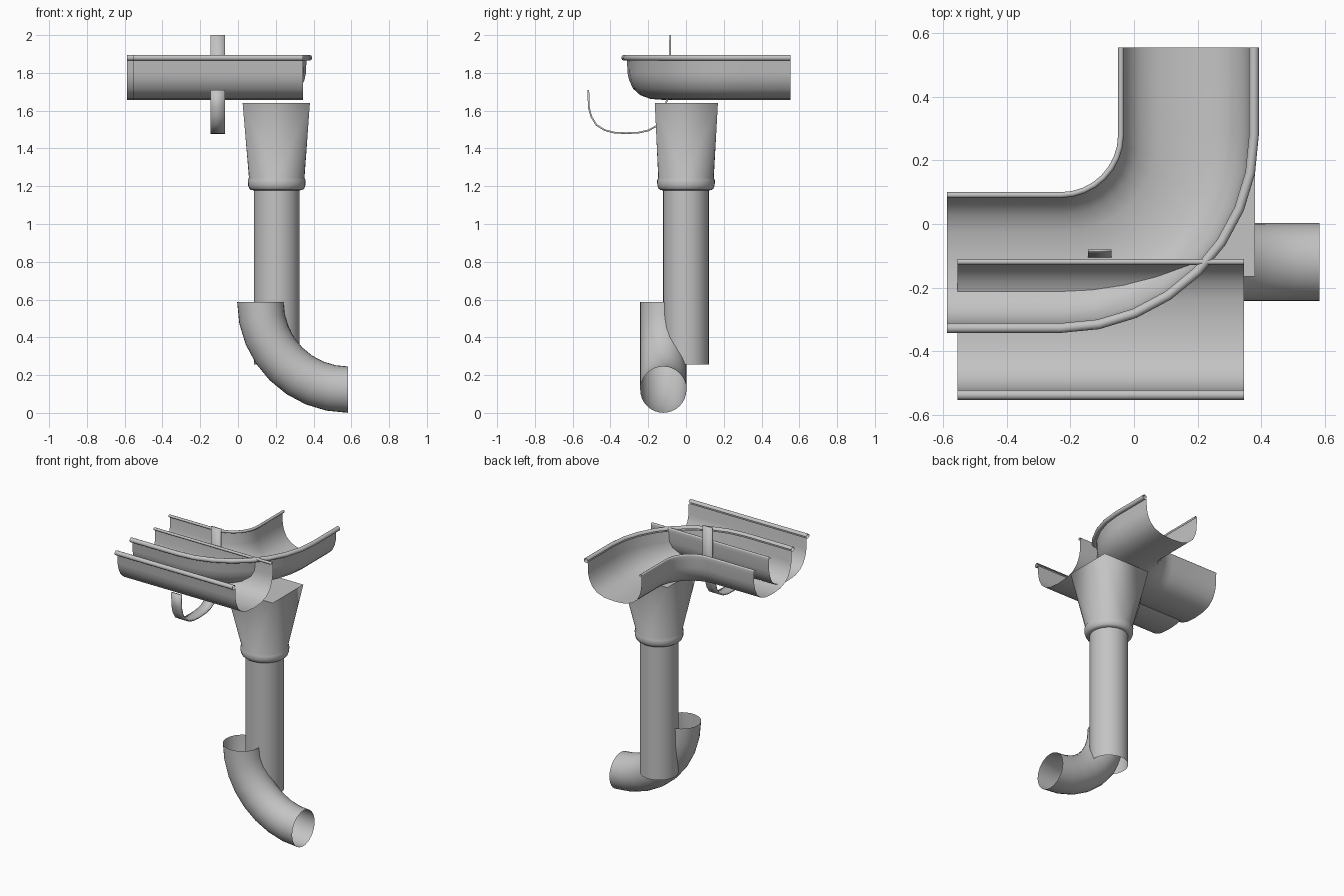
import bpy
import bmesh
from math import sin, cos, pi, radians
from mathutils import Vector

cube = bpy.data.objects.get("Cube")
if cube:
    bpy.data.objects.remove(cube, do_unlink=True)

# One zinc grey for everything
grey = bpy.data.materials.new("zinc_grey")
grey.use_nodes = True
grey.diffuse_color = (0.55, 0.55, 0.55, 1)
grey.node_tree.nodes["Principled BSDF"].inputs["Base Color"].default_value = grey.diffuse_color


def loft(name, rings, closed=False, cap_z=None, sharp=40):
    """Skin a row of equal-length point rings into one smooth sheet."""
    bm = bmesh.new()
    rows = [[bm.verts.new(p) for p in ring] for ring in rings]
    n = len(rows[0])
    for a, b in zip(rows, rows[1:]):
        for i in range(n if closed else n - 1):
            j = (i + 1) % n
            bm.faces.new((a[i], a[j], b[j], b[i]))
    bmesh.ops.remove_doubles(bm, verts=bm.verts, dist=0.0005)
    if cap_z is not None:
        rim = [e for e in bm.edges if e.is_boundary
               and all(v.co.z > cap_z - 0.001 for v in e.verts)]
        bmesh.ops.holes_fill(bm, edges=rim, sides=0)
    bmesh.ops.recalc_face_normals(bm, faces=bm.faces)
    mesh = bpy.data.meshes.new(name)
    bm.to_mesh(mesh)
    bm.free()
    mesh.materials.append(grey)
    obj = bpy.data.objects.new(name, mesh)
    bpy.context.collection.objects.link(obj)
    bpy.ops.object.select_all(action="DESELECT")
    obj.select_set(True)
    bpy.context.view_layer.objects.active = obj
    bpy.ops.object.shade_smooth_by_angle(angle=radians(sharp))
    return obj


def arc(cx, cz, r, start, end, steps):
    return [(cx + r * cos(radians(start + (end - start) * i / steps)),
             cz + r * sin(radians(start + (end - start) * i / steps)))
            for i in range(steps + 1)]


# Gutter cross-section: offset from the channel middle (outer side positive), height
half = [(0.205, 1.865), (0.203, 1.80), (0.194, 1.76), (0.172, 1.715),
        (0.135, 1.682), (0.08, 1.662), (0, 1.656)]
trough = half + [(-u, z) for u, z in half[-2::-1]]
outer_bead = arc(0.220, 1.880, 0.0155, -150, 180, 12)[::-1]
inner_lip = arc(-0.198, 1.886, 0.009, 180, -60, 8)
section = outer_bead + trough + inner_lip

# Straight gutter along x
loft("straight_gutter", [[(x, -0.317 - u, z) for u, z in section] for x in (-0.555, 0.345)])

# Corner gutter: straight run, quarter bend, straight run
bend = Vector((-0.23, 0.28))
bend_r = 0.387
stations = [(Vector((-0.588, bend.y)), Vector((0, -1)))]
for i in range(9):
    a = -pi / 2 + i * pi / 16
    stations.append((bend, Vector((cos(a), sin(a)))))
stations.append((Vector((bend.x, 0.554)), Vector((1, 0))))
rings = []
for origin, out in stations:
    rings.append([(*(origin + out * (bend_r + u)), z) for u, z in section])
loft("corner_gutter", rings)

# Hanger bracket: cradle that rises into a flat strap
cradle = [(-0.517, 1.71), (-0.515, 1.62), (-0.502, 1.57), (-0.475, 1.525), (-0.43, 1.497),
          (-0.38, 1.484), (-0.317, 1.481), (-0.25, 1.484), (-0.20, 1.495), (-0.155, 1.52),
          (-0.128, 1.56), (-0.113, 1.61), (-0.10, 1.66), (-0.086, 1.72), (-0.084, 2.0)]
bracket = loft("hanger_bracket", [[(x, y, z) for y, z in cradle] for x in (-0.145, -0.07)])
solid = bracket.modifiers.new("thickness", "SOLIDIFY")
solid.thickness = 0.009
solid.offset = 0

# Downpipe and elbow, both open tubes
PX, PR, SIDES = 0.205, 0.121, 32
turns = [2 * pi * i / SIDES for i in range(SIDES)]
loft("downpipe", [[(PX + PR * cos(t), PR * sin(t), z) for t in turns]
                  for z in (0.255, 1.20)], closed=True)

rings = []
for i in range(9):
    a = pi + i * pi / 16
    rings.append([(0.583 + (0.465 + 0.1225 * cos(t)) * cos(a),
                   -0.12 + 0.1225 * sin(t),
                   0.588 + (0.465 + 0.1225 * cos(t)) * sin(a)) for t in turns])
loft("elbow", rings, closed=True)

# Hopper: square top flowing into a round collar
quarters = [(k, radians(90 * k + 90 * i / 8)) for k in range(4) for i in range(9)]
corners = [(1, 1), (-1, 1), (-1, -1), (1, -1)]
rings = [[(0.2025 + 0.178 * corners[k][0], 0.002 + 0.167 * corners[k][1], 1.64)
          for k, t in quarters]]
for r, z in ((0.147, 1.245), (0.153, 1.232), (0.152, 1.205), (0.145, 1.187),
             (0.136, 1.18), (PR, 1.178)):
    rings.append([(PX + r * cos(t), r * sin(t), z) for k, t in quarters])
loft("hopper", rings, closed=True, cap_z=1.64)
